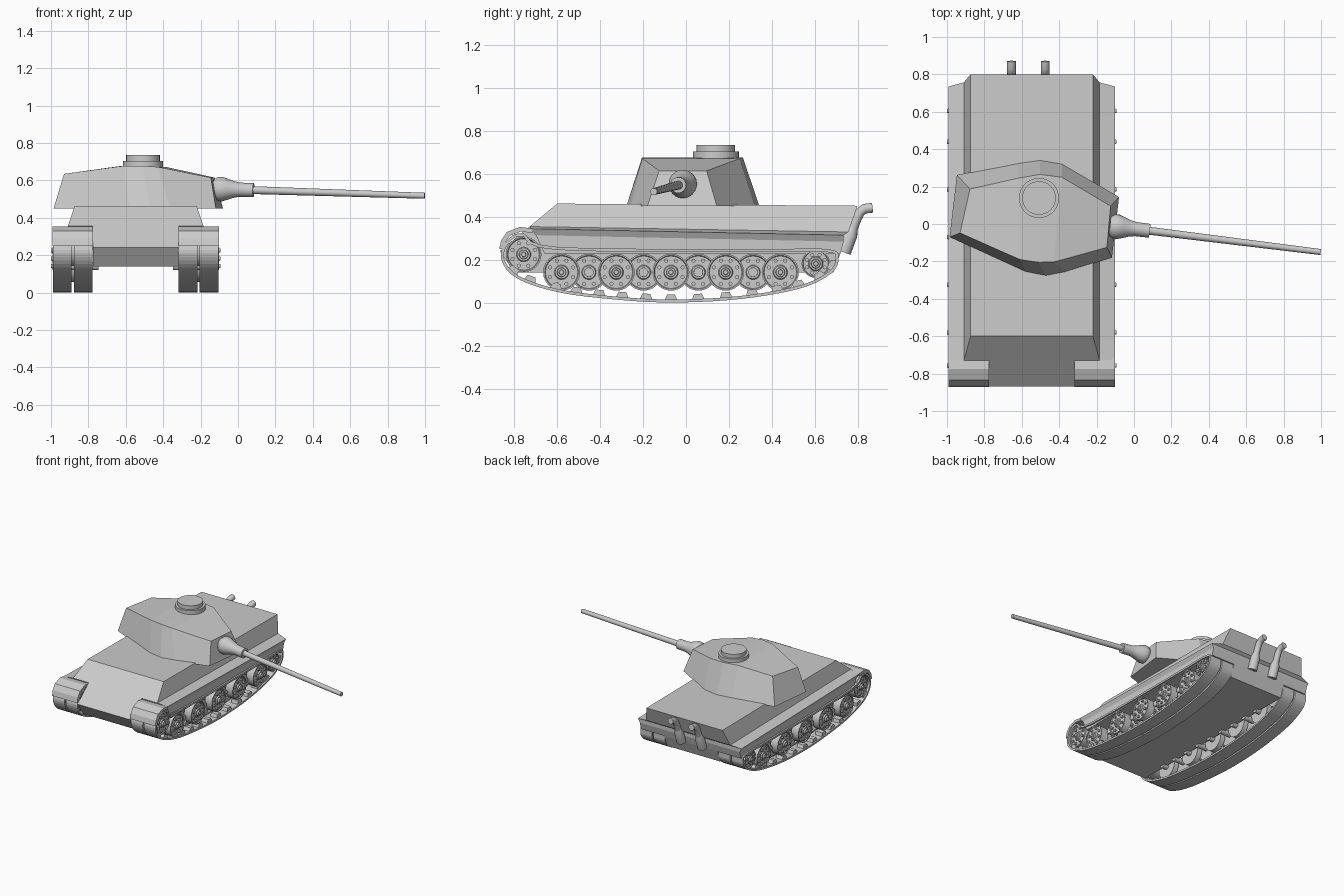
import bpy, bmesh, math
from mathutils import Vector, Matrix

if "Cube" in bpy.data.objects:
    bpy.data.objects.remove(bpy.data.objects["Cube"])

CX = -0.547  # centre line of the hull

grey = bpy.data.materials.new("plain grey")
grey.use_nodes = True
grey.diffuse_color = (0.6, 0.6, 0.6, 1)
grey.node_tree.nodes["Principled BSDF"].inputs["Base Color"].default_value = (0.6, 0.6, 0.6, 1)


def finish(name, bm, smooth=False):
    bmesh.ops.recalc_face_normals(bm, faces=bm.faces)
    me = bpy.data.meshes.new(name)
    bm.to_mesh(me)
    bm.free()
    me.materials.append(grey)
    ob = bpy.data.objects.new(name, me)
    bpy.context.collection.objects.link(ob)
    if smooth:
        bpy.ops.object.select_all(action='DESELECT')
        ob.select_set(True)
        bpy.context.view_layer.objects.active = ob
        bpy.ops.object.shade_smooth_by_angle(angle=math.radians(35))
    return ob


def loft(bm, rings, caps=True):
    """Skin a list of equal-length closed rings."""
    vs = [[bm.verts.new(p) for p in r] for r in rings]
    n = len(vs[0])
    for a, b in zip(vs, vs[1:]):
        for i in range(n):
            bm.faces.new((a[i], a[(i + 1) % n], b[(i + 1) % n], b[i]))
    if caps:
        bm.faces.new(vs[0])
        bm.faces.new(vs[-1])
    return vs


def prism(bm, outline, x0, x1):
    """Extrude a (y, z) outline across x."""
    loft(bm, [[(x, y, z) for y, z in outline] for x in (x0, x1)])


def lathe(bm, profile, origin, axis, segs=24):
    """Revolve (distance, radius) pairs around an axis."""
    rot = Vector(axis).to_track_quat('Z', 'Y').to_matrix().to_4x4()
    m = Matrix.Translation(origin) @ rot
    turn = [2 * math.pi * i / segs for i in range(segs)]
    loft(bm, [[m @ Vector((r * math.cos(a), r * math.sin(a), d)) for a in turn] for d, r in profile])


def smooth_loop(pts, steps=5):
    """Closed Catmull-Rom path through the points."""
    pts = [Vector(p) for p in pts]
    n, out = len(pts), []
    for i in range(n):
        a, b, c, d = (pts[(i + k) % n] for k in (-1, 0, 1, 2))
        for s in range(steps):
            t = s / steps
            out.append(0.5 * (2 * b + (c - a) * t + (2 * a - 5 * b + 4 * c - d) * t * t
                              + (3 * b - a - 3 * c + d) * t ** 3))
    return out


# Upper hull with fenders: half width, front y, front z, back y, back z
hull_rings = [(0.327, -0.6, 0.462, 0.8, 0.452), (0.363, -0.729, 0.355, 0.757, 0.33),
              (0.445, -0.725, 0.345, 0.735, 0.315), (0.43, -0.70, 0.315, 0.735, 0.285),
              (0.43, -0.66, 0.23, 0.72, 0.23)]
bm = bmesh.new()
loft(bm, [[(CX - w, yf, zf), (CX + w, yf, zf), (CX + w, yb, zb), (CX - w, yb, zb)]
          for w, yf, zf, yb, zb in hull_rings])
finish("upper_hull", bm)

# Lower hull and nose
bm = bmesh.new()
prism(bm, [(-0.729, 0.355), (-0.868, 0.241), (-0.80, 0.14), (0.687, 0.14), (0.72, 0.23),
           (0.70, 0.3), (-0.6, 0.355)], CX - 0.228, CX + 0.228)
finish("lower_hull", bm)

# Turret: matching base and roof corners, going round from the gun side
base = [(-0.08, 0.144), (-0.385, 0.322), (-0.503, 0.342), (-0.62, 0.325), (-0.947, 0.262),
        (-0.986, -0.07), (-0.578, -0.257), (-0.47, -0.278), (-0.364, -0.257), (-0.118, -0.18)]
roof = [(-0.125, 0.096, 0.615), (-0.385, 0.25, 0.672), (-0.503, 0.265, 0.678), (-0.62, 0.245, 0.678),
        (-0.877, 0.187, 0.64), (-0.93, -0.048, 0.635), (-0.61, -0.19, 0.678), (-0.51, -0.205, 0.678),
        (-0.428, -0.203, 0.672), (-0.145, -0.125, 0.615)]
bm = bmesh.new()
low, top = loft(bm, [[(x, y, 0.45) for x, y in base], roof], caps=False)
bm.faces.new(low)
for ids in ((0, 1, 8, 9), (1, 2, 7, 8), (2, 3, 6, 7), (3, 4, 5, 6)):
    bm.faces.new([top[i] for i in ids])
finish("turret", bm)

# Commander's hatch
bm = bmesh.new()
lathe(bm, [(0, 0.107), (0.035, 0.107), (0.035, 0.09), (0.065, 0.09)], (-0.508, 0.139, 0.67), (0, 0, 1), 32)
finish("cupola", bm, True)

# Gun mantlet and barrel along one slightly drooping axis
root, muzzle = Vector((-0.13, -0.01, 0.555)), Vector((0.998, -0.15, 0.518))
bm = bmesh.new()
lathe(bm, [(0, 0.05), (0.02, 0.064), (0.045, 0.066), (0.075, 0.056), (0.11, 0.044), (0.14, 0.038),
           (0.215, 0.037), (0.215, 0.021)], root, muzzle - root)
finish("gun_mantlet", bm, True)
bm = bmesh.new()
lathe(bm, [(0.2, 0.021), ((muzzle - root).length, 0.016)], root, muzzle - root, 16)
finish("gun_barrel", bm, True)

# Exhaust pipes on the rear plate
for side in (-1, 1):
    bm = bmesh.new()
    x = CX - 0.018 + side * 0.09
    lathe(bm, [(0, 0.034), (0.09, 0.034), (0.125, 0.022)], (x, 0.735, 0.235), (0, 0.35, 0.94), 16)
    path = [(0.772, 0.33), (0.795, 0.39), (0.81, 0.42), (0.832, 0.438), (0.87, 0.443)]
    rings = []
    for i, (y, z) in enumerate(path):
        a, b = path[max(i - 1, 0)], path[min(i + 1, len(path) - 1)]
        t = Vector((0, b[0] - a[0], b[1] - a[1])).normalized()
        u = t.cross(Vector((1, 0, 0)))
        rings.append([Vector((x, y, z)) + 0.023 * (Vector((math.cos(k * math.pi / 8), 0, 0))
                      + u * math.sin(k * math.pi / 8)) for k in range(16)])
    loft(bm, rings)
    finish("exhaust_pipe", bm, True)

# Front mudguards: a thin curved plate over each track
guard = [(-0.871, 0.25), (-0.862, 0.29), (-0.835, 0.33), (-0.775, 0.353), (-0.715, 0.346)]
inner = [(-0.851, 0.25), (-0.842, 0.282), (-0.822, 0.312), (-0.77, 0.332), (-0.715, 0.325)]
for side in (-1, 1):
    bm = bmesh.new()
    prism(bm, guard + inner[::-1], CX + side * 0.228, CX + side * 0.445)
    finish("front_mudguard", bm)

# Tracks: two bands on each side, with guide teeth on the lower run
track = smooth_loop([(-0.757, 0.322), (-0.83, 0.295), (-0.863, 0.21), (-0.795, 0.118), (-0.61, 0.052),
                     (-0.353, 0.017), (-0.07, 0.001), (0.25, 0.017), (0.53, 0.066), (0.675, 0.135),
                     (0.71, 0.205), (0.66, 0.25), (0.3, 0.25), (-0.6, 0.26)])
n = len(track)
normals = []
for i in range(n):
    t = (track[(i + 1) % n] - track[i - 1]).normalized()
    normals.append(Vector((-t.y, t.x)))
for side in (-1, 1):
    for x0, x1 in ((0.23, 0.331), (0.342, 0.442)):
        bm = bmesh.new()
        rings = []
        for p, q in zip(track, normals):
            k = p + q * 0.014
            rings.append([(CX + side * x, c.x, c.y) for x, c in ((x0, p), (x1, p), (x1, k), (x0, k))])
        loft(bm, rings + rings[:1], caps=False)
        bmesh.ops.remove_doubles(bm, verts=bm.verts, dist=1e-5)
        mid, dist = (x0 + x1) / 2, 0.0
        for i in range(10, 50):
            dist += (track[i] - track[i - 1]).length
            if dist > 0.09:
                dist = 0.0
                q = normals[i]
                t = Vector((q.y, -q.x))
                o = track[i] + q * 0.01
                tooth = [o - t * 0.03, o + t * 0.03, o + t * 0.018 + q * 0.028, o - t * 0.018 + q * 0.028]
                prism(bm, [tuple(c) for c in tooth], CX + side * (mid - 0.015), CX + side * (mid + 0.04))
        finish("track_band", bm)


def wheel(name, side, y, z, r, x0, x1):
    """Dished disc with a hub and a ring of bolts on its outer face."""
    bm = bmesh.new()
    w = x1 - x0
    at = Vector((CX + side * x0, y, z))
    axis = Vector((side, 0, 0))
    lathe(bm, [(0, r), (w, r), (w, r * 0.92), (w - 0.006, r * 0.88), (w - 0.006, 0.034), (w + 0.003, 0.03),
               (w + 0.003, 0.022), (w + 0.014, 0.02), (w + 0.014, 0.012), (w + 0.022, 0.01)], at, axis)
    for k in range(8):
        a = math.pi * (k + 0.5) / 4
        c = at + Vector((0, math.cos(a), math.sin(a))) * r * 0.68
        lathe(bm, [(w - 0.01, 0.0095), (w + 0.006, 0.0095)], c, axis, 8)
    finish(name, bm, True)


# Running gear: overlapping road wheels, drive sprocket and rear idler
for side in (-1, 1):
    for i in range(9):
        y = -0.58 + i * 0.1275
        if i % 2 == 0:
            wheel("outer_road_wheel", side, y, 0.142, 0.086, 0.37, 0.431)
            wheel("back_road_wheel", side, y, 0.142, 0.086, 0.24, 0.28)
        else:
            wheel("inner_road_wheel", side, y, 0.142, 0.086, 0.29, 0.355)
        bm = bmesh.new()
        lathe(bm, [(0.2, 0.022), (0.4, 0.022)], (CX, y, 0.142), (side, 0, 0), 12)
        finish("wheel_axle", bm, True)
    wheel("drive_sprocket", side, -0.757, 0.225, 0.083, 0.24, 0.431)
    wheel("rear_idler", side, 0.605, 0.182, 0.066, 0.24, 0.431)
